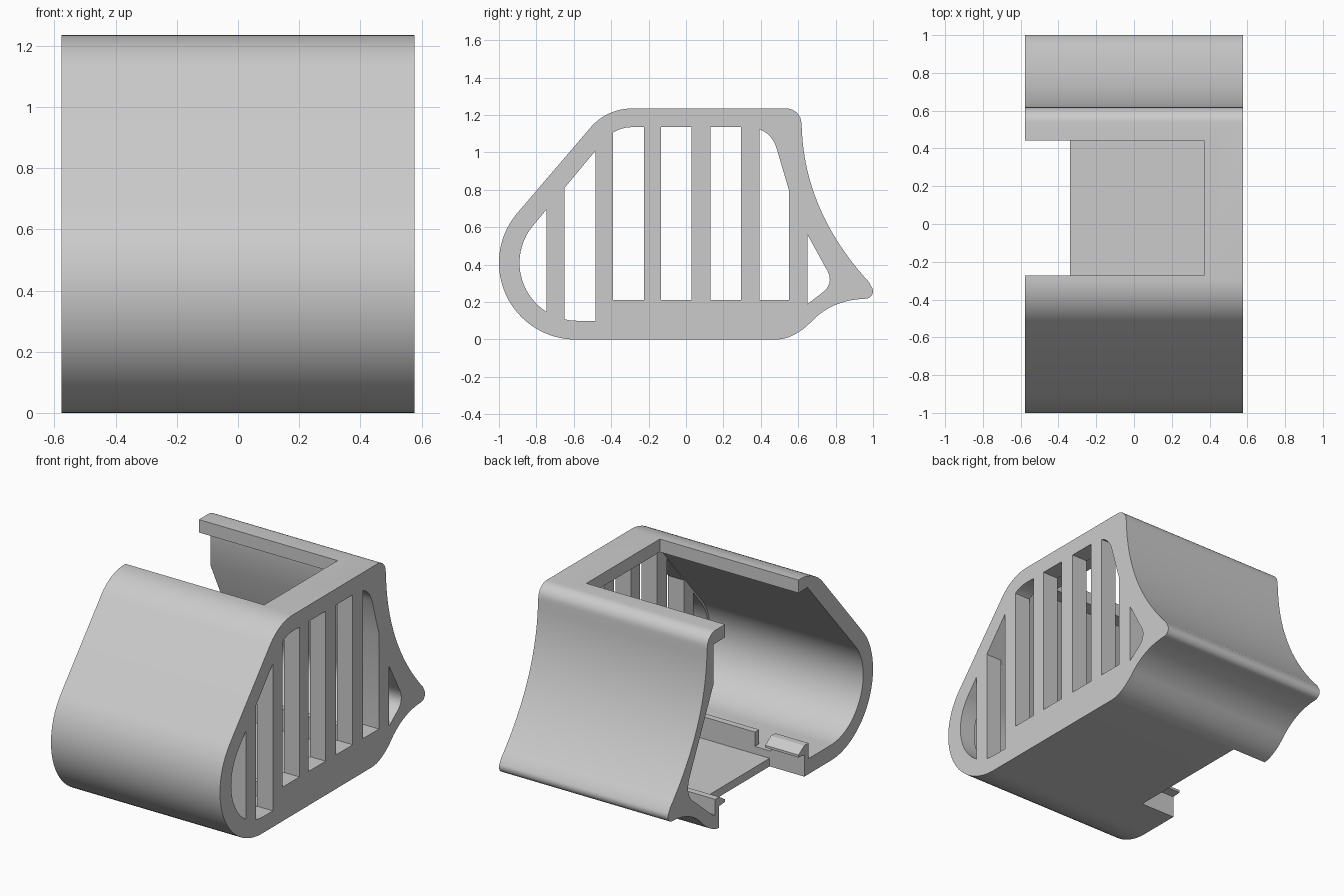
import bpy, bmesh, math

if "Cube" in bpy.data.objects:
    bpy.data.objects.remove(bpy.data.objects["Cube"])

HALF = 0.577      # half width along x
WALL = 0.47       # inner face of the slotted wall

grey = bpy.data.materials.new("plain grey")
grey.use_nodes = True
grey.diffuse_color = (0.6, 0.6, 0.6, 1)
grey.node_tree.nodes["Principled BSDF"].inputs["Base Color"].default_value = (0.6, 0.6, 0.6, 1)


def arc(cy, cz, r, a0, a1, n=12):
    angles = [math.radians(a0 + (a1 - a0) * i / n) for i in range(n + 1)]
    return [(cy + r * math.cos(a), cz + r * math.sin(a)) for a in angles]


def bend(p, c, q, n=14):
    """Quadratic curve from p to q pulled towards c."""
    ts = [i / n for i in range(n + 1)]
    return [tuple((1 - t) ** 2 * p[k] + 2 * t * (1 - t) * c[k] + t * t * q[k] for k in (0, 1)) for t in ts]


def prisms(name, parts):
    """Extrude each (profile in y-z, x start, x end) into one object."""
    bm = bmesh.new()
    for pts, x0, x1 in parts:
        face = bm.faces.new([bm.verts.new((x0, y, z)) for y, z in pts])
        ext = bmesh.ops.extrude_face_region(bm, geom=[face])["geom"]
        bmesh.ops.translate(bm, vec=(x1 - x0, 0, 0),
                            verts=[v for v in ext if isinstance(v, bmesh.types.BMVert)])
    bmesh.ops.recalc_face_normals(bm, faces=bm.faces)
    mesh = bpy.data.meshes.new(name)
    bm.to_mesh(mesh)
    bm.free()
    mesh.materials.append(grey)
    obj = bpy.data.objects.new(name, mesh)
    bpy.context.collection.objects.link(obj)
    return obj


def rect(y0, y1, z0, z1):
    return [(y0, z0), (y1, z0), (y1, z1), (y0, z1)]


def combine(obj, other, operation):
    """Apply a boolean and remove the helper."""
    mod = obj.modifiers.new("cut", "BOOLEAN")
    mod.operation, mod.object, mod.solver = operation, other, "EXACT"
    bpy.context.view_layer.objects.active = obj
    bpy.ops.object.modifier_apply(modifier=mod.name)
    bpy.data.objects.remove(other)


# Outer side profile, running clockwise from the floor
outer = (arc(-0.59, 0.41, 0.41, 270, 140, 32)
         + arc(-0.29, 0.945, 0.29, 140, 90)
         + arc(0.537, 1.155, 0.08, 90, 0, 8)
         + bend((0.619, 1.13), (0.635, 0.68), (0.98, 0.305), 24)
         + arc(0.96, 0.258, 0.04, 40, -90, 8)
         + bend((0.93, 0.216), (0.79, 0.205), (0.69, 0.115))
         + bend((0.68, 0.105), (0.58, 0), (0.48, 0)))

# Cavity: round front, flat roof and a straight-sided rear
cavity = (arc(-0.59, 0.41, 0.314, 270, 140, 32)
          + [(-0.362, 1.155), (0.555, 1.155), (0.555, 0.91), (0.795, 0.41)]
          + bend((0.8, 0.39), (0.82, 0.31), (0.74, 0.252), 8)
          + [(0.66, 0.185), (0.555, 0.096)])

# Softer outline that trims the slots
slot_outline = (arc(-0.58, 0.41, 0.31, 270, 140, 32)
                + arc(-0.29, 0.945, 0.19, 140, 90)
                + bend((0.35, 1.135), (0.455, 1.12), (0.485, 1.02), 8)
                + [(0.55, 0.8), (0.65, 0.56)]
                + bend((0.74, 0.395), (0.8, 0.31), (0.735, 0.255), 8)
                + [(0.65, 0.19), (0.55, 0.1)])

# Hollow shell, open on one side
shell = prisms("shell", [(outer, -HALF, HALF)])
combine(shell, prisms("cavity", [(cavity, -1, WALL)]), "DIFFERENCE")

# Vertical slots in the closed side
strips = [(-0.95, -0.745, 0), (-0.65, -0.485, 0), (-0.39, -0.225, 0.21), (-0.135, 0.03, 0.21),
          (0.13, 0.295, 0.21), (0.393, 0.55, 0.21), (0.65, 0.9, 0)]
slots = prisms("slots", [(slot_outline, 0.4, 0.7)])
combine(slots, prisms("strips", [(rect(a, b, z, 2), 0.3, 0.8) for a, b, z in strips]), "INTERSECT")
combine(shell, slots, "DIFFERENCE")

# Roof opening, thinned floor and floor notch
combine(shell, prisms("roof_opening", [(rect(-0.273, 0.443, 1, 1.5), -1, 0.37)]), "DIFFERENCE")
combine(shell, prisms("floor_recess", [(rect(-0.33, 0.5, 0.05, 0.3), -1, WALL - 0.002)]), "DIFFERENCE")
combine(shell, prisms("floor_notch", [(rect(-0.33, 0.5, -0.2, 0.3), -1, -0.34)]), "DIFFERENCE")

# Sloped snap hooks by the notch and plain rails further in
hook = [(0, 0.07), (0, 0.135), (0.057, 0.14), (0.057, 0.155), (0, 0.192), (-0.04, 0.192), (-0.04, 0.07)]
rail = rect(-0.04, 0, 0.07, 0.185)
for side, base, sign in (("front", -0.33, 1), ("rear", 0.5, -1)):
    for name, pts, x0, x1 in (("hook", hook, -HALF, -0.35), ("rail", rail, -0.24, WALL + 0.01)):
        prisms(side + "_" + name, [([(base + sign * y, z) for y, z in pts], x0, x1)])

# Smooth curves while keeping crisp edges
for obj in bpy.context.scene.objects:
    obj.select_set(obj.type == "MESH")
bpy.context.view_layer.objects.active = shell
bpy.ops.object.shade_smooth_by_angle(angle=math.radians(30))
